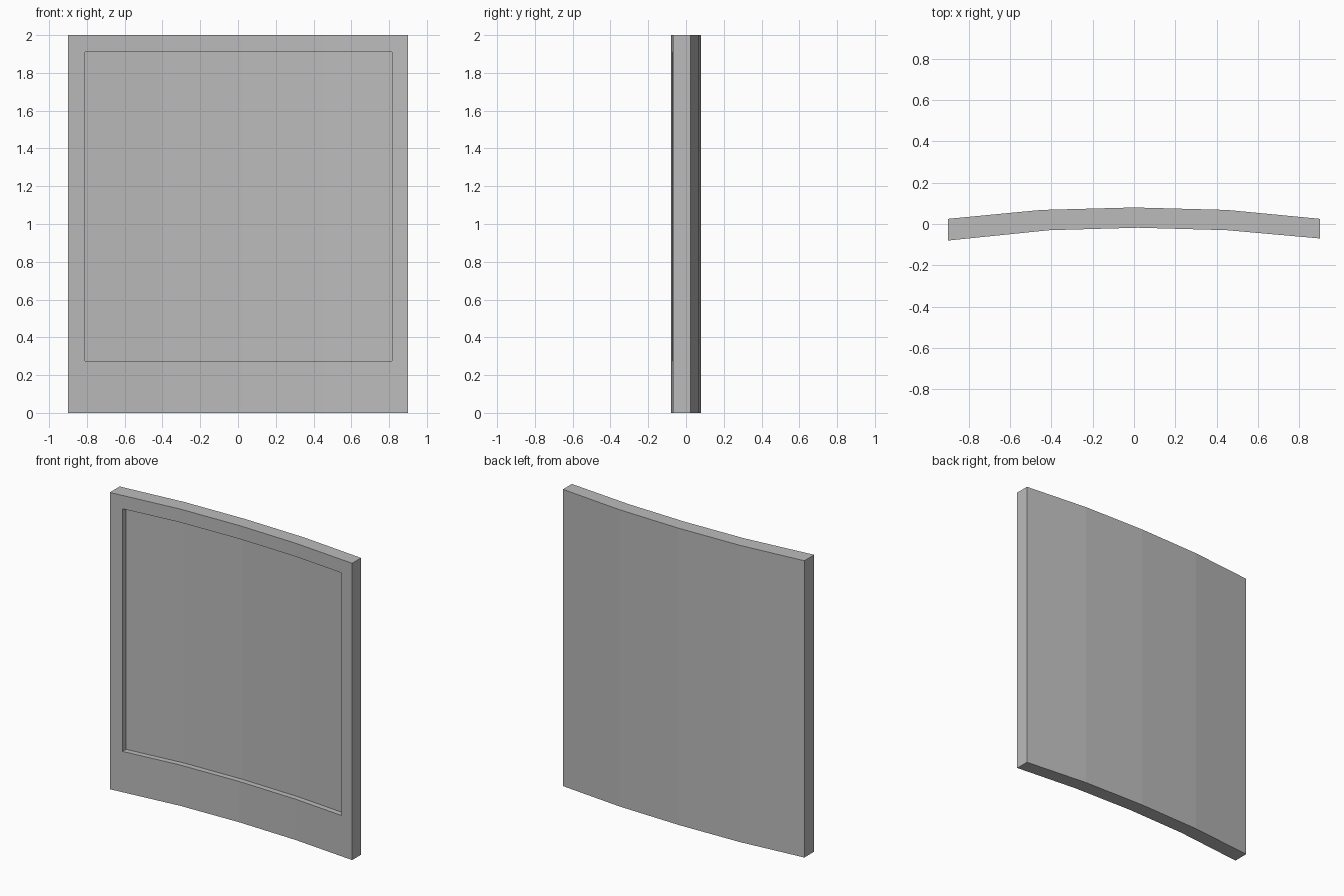
import bpy, bmesh
from mathutils import Vector

cube = bpy.data.objects.get("Cube")
if cube:
    bpy.data.objects.remove(cube, do_unlink=True)

# Plain grey finish
grey = bpy.data.materials.new("light_grey")
grey.use_nodes = True
color = (0.5, 0.5, 0.5, 1)
grey.diffuse_color = color
grey.node_tree.nodes["Principled BSDF"].inputs["Base Color"].default_value = color

# Bowed cross-sections (x, y) and recess limits
front_curve = [(-0.9, -0.08), (-0.41, -0.03), (0.02, -0.018), (0.45, -0.03), (0.9, -0.07)]
back_curve = [(-0.9, 0.025), (-0.45, 0.068), (0, 0.08), (0.45, 0.068), (0.9, 0.025)]
recess_x = (-0.81, 0.815)
heights = (0, 0.275, 1.91, 2)
recess_depth = 0.037


def with_recess_columns(curve):
    """Add a point on the first and last segment at each recess edge."""
    def at(a, b, x):
        t = (x - a[0]) / (b[0] - a[0])
        return (x, a[1] + t * (b[1] - a[1]))
    left = at(curve[0], curve[1], recess_x[0])
    right = at(curve[-2], curve[-1], recess_x[1])
    return [curve[0], left, *curve[1:-1], right, curve[-1]]


front, back = with_recess_columns(front_curve), with_recess_columns(back_curve)
bm = bmesh.new()

# Front and back skins as matching grids
skins = [[[bm.verts.new((x, y, z)) for x, y in curve] for z in heights]
         for curve in (front, back)]
rows, cols = len(heights), len(front)
inner = []
for side, g in enumerate(skins):
    for r in range(rows - 1):
        for c in range(cols - 1):
            f = bm.faces.new((g[r][c], g[r][c + 1], g[r + 1][c + 1], g[r + 1][c]))
            if side == 0 and r == 1 and 0 < c < cols - 2:
                inner.append(f)

# Rim joining the two skins
f, b = skins
for r in (0, rows - 1):
    for c in range(cols - 1):
        bm.faces.new((f[r][c], b[r][c], b[r][c + 1], f[r][c + 1]))
for c in (0, cols - 1):
    for r in range(rows - 1):
        bm.faces.new((f[r][c], b[r][c], b[r + 1][c], f[r + 1][c]))

# Recessed window that follows the bow
result = bmesh.ops.extrude_face_region(bm, geom=inner)
moved = [v for v in result["geom"] if isinstance(v, bmesh.types.BMVert)]
bmesh.ops.translate(bm, verts=moved, vec=Vector((0, recess_depth, 0)))
bmesh.ops.delete(bm, geom=[q for q in inner if q.is_valid], context="FACES")
bmesh.ops.recalc_face_normals(bm, faces=bm.faces)

mesh = bpy.data.meshes.new("curved_panel")
bm.to_mesh(mesh)
bm.free()
mesh.materials.append(grey)
bpy.context.collection.objects.link(bpy.data.objects.new("curved_panel", mesh))
